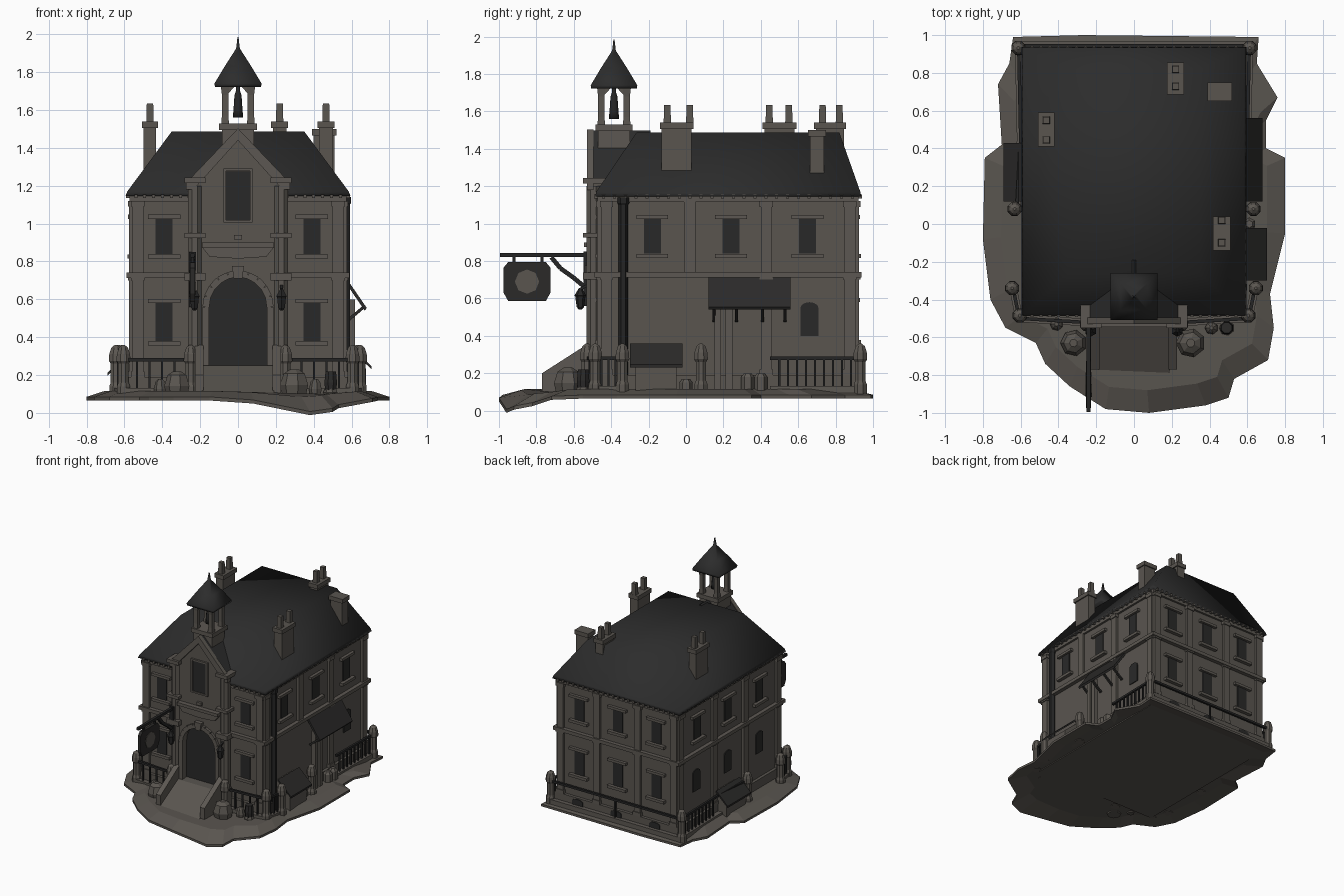
import bpy, bmesh, math
from mathutils import Vector

if "Cube" in bpy.data.objects:
    bpy.data.objects.remove(bpy.data.objects["Cube"])

COLOURS = {"stone": (.100, .090, .078), "trim stone": (.108, .097, .084), "earth": (.100, .090, .078),
           "slate": (.025, .025, .025), "dark glass": (.022, .022, .0215), "dark timber": (.024, .023, .022),
           "iron": (.018, .018, .018)}
MATS = {}
for n, c in COLOURS.items():
    MATS[n] = bpy.data.materials.new(n)
    MATS[n].diffuse_color = (*c, 1)
parts = {}
SMOOTH = {"main_roof", "cupola_roof", "bell"}

def part(name, mat):
    parts[name] = (bmesh.new(), mat)
    return parts[name][0]

def loft(bm, rings):
    """Join rings of points by quads and close both ends."""
    vs = [[bm.verts.new(p) for p in r] for r in rings]
    n = len(vs[0])
    for a, b in zip(vs, vs[1:]):
        for i in range(n):
            bm.faces.new((a[i], a[(i + 1) % n], b[(i + 1) % n], b[i]))
    bm.faces.new(vs[0][::-1])
    bm.faces.new(vs[-1])

def box(bm, x0, x1, y0, y1, z0, z1):
    loft(bm, [[(x0, y0, z), (x1, y0, z), (x1, y1, z), (x0, y1, z)] for z in (z0, z1)])

def turned(bm, x, y, prof, n=8, rot=None):
    rot = math.pi / n if rot is None else rot
    loft(bm, [[(x + r * math.cos(rot + i * math.tau / n), y + r * math.sin(rot + i * math.tau / n), z)
               for i in range(n)] for r, z in prof])

def bar(bm, p, q, w):
    p, q = Vector(p), Vector(q)
    d = (q - p).normalized()
    u = d.cross(Vector((0, 0, 1)) if abs(d.z) < .9 else Vector((1, 0, 0))).normalized() * w
    v = d.cross(u).normalized() * w
    loft(bm, [[c + u + v, c + u - v, c - u - v, c - u + v] for c in (p, q)])

def at(side, u, z, d):
    """Point on a wall: u along it, d outwards from it."""
    return {"front": (u, -.455 - d, z), "back": (u, .905 + d, z),
            "right": (.555 + d, u, z), "left": (-.555 - d, u, z)}[side]

def wpoly(bm, side, pts, d0, d1):
    loft(bm, [[at(side, u, z, d) for u, z in pts] for d in (d0, d1)])

def wbox(bm, side, u0, u1, z0, z1, d0, d1):
    wpoly(bm, side, [(u0, z0), (u1, z0), (u1, z1), (u0, z1)], d0, d1)

def arch(w, z0, zs, rise, n=8, u=0):
    return [(u - w, z0)] + [(u - w * math.cos(math.pi * i / n), zs + rise * math.sin(math.pi * i / n))
                            for i in range(n + 1)] + [(u + w, z0)]

# ground: ragged thin slab, dipping at the front right
rim = [(-.64, .99), (-.27, 1), (.66, .99), (.65, .85), (.76, .67), (.7, .55), (.7, .4), (.8, .35), (.8, -.05),
       (.72, -.37), (.74, -.55), (.71, -.72), (.53, -.82), (.5, -.92), (.38, -.96), (.08, -1), (-.15, -.98),
       (-.34, -.86), (-.47, -.74), (-.52, -.63), (-.68, -.55), (-.76, -.4), (-.8, -.08), (-.79, .35),
       (-.7, .42), (-.72, .74), (-.66, .85)][::-1]
def drop(x, y):
    return max(0, -y - .5) * 2 * .085 * math.exp(-((x - .4) / .25) ** 2)
def ring(s, z, k=1):
    return [(x * s, y * s, z - k * drop(x, y)) for x, y in rim]
loft(part("ground", "earth"), [ring(.85, .09, .35), ring(1, .066), ring(1, .085), ring(.88, .116, .4)])

# main walls and plinth
bm = part("walls", "stone")
box(bm, -.555, .555, -.455, .905, .1, 1.14)
bm = part("plinth", "stone")
box(bm, -.58, .58, -.48, .93, .08, .19)

# belt course, cornice, pilasters
bm = part("bands", "trim stone")
box(bm, -.588, .588, -.488, .938, .713, .742)
box(bm, -.572, .572, -.472, .922, 1.115, 1.15)
for s, us in {"front": (-.53, .53), "back": (-.53, -.19, .19, .53), "right": (-.425, .43, .875),
              "left": (-.425, .02, .43, .875)}.items():
    for u in us:
        wbox(bm, s, u - .03, u + .03, .19, 1.12, 0, .02)
        for z in (.19, .70, 1.09):
            wbox(bm, s, u - .036, u + .036, z, z + .03, 0, .027)
wbox(bm, "right", -.01, .05, .73, 1.12, 0, .02)
bm = part("eave_brackets", "trim stone")
for i in range(24):
    x, y = -.54 + i * .047, -.44 + i * .0578
    for s, u in (("front", x), ("back", x), ("left", y), ("right", y)):
        wbox(bm, s, u - .008, u + .008, 1.135, 1.155, 0, .037)

# windows with lintels and sills
glass, trim = part("windows", "dark glass"), part("lintels_and_sills", "trim stone")
def window(side, u, z0, z1, framed=True):
    if not framed:
        wpoly(glass, side, arch(.048, z0, z1 - .03, .03, 6, u), 0, .007)
        return
    wbox(glass, side, u - .045, u + .045, z0 - .01, z1, 0, .007)
    wbox(trim, side, u - .085, u + .085, z1, z1 + .022, 0, .025)
    wbox(trim, side, u - .085, u + .085, z0 - .035, z0 - .012, 0, .03)
for s, us in {"front": (-.39, .39), "back": (-.36, 0, .36)}.items():
    for u in us:
        window(s, u, .85, 1.025)
        window(s, u, .39, .58)
for s in ("left", "right"):
    for u in (-.18, .24, .65):
        window(s, u, .85, 1.025)
    window(s, .66, .4, .58, False)
window("left", .24, .4, .58, False)
window("left", -.18, .4, .58, False)
for u in (-.36, 0, .36):
    wpoly(glass, "back", arch(.05, .12, .16, .022, 6, u), .025, .032)

# main roof: steep hips with a flat top
loft(part("main_roof", "slate"),
     [[(-a, y0, z), (a, y0, z), (a, y1, z), (-a, y1, z)] for a, y0, y1, z in
      ((.595, -.485, .937, 1.145), (.585, -.48, .932, 1.17), (.35, -.265, .82, 1.487))])

# entrance bay with arched opening and gable
bm = part("entrance_bay", "stone")
outline = [(-.225, .12)] + arch(.155, .12, .56, .16, 12) + [(.225, .12), (.225, 1.22), (0, 1.44), (-.225, 1.22)]
wpoly(bm, "front", outline, -.01, .05)
wpoly(part("entrance_door", "dark glass"), "front", arch(.16, .12, .56, .165, 12), 0, .008)
bm = part("door_surround", "trim stone")
for (a, b), (c, d) in zip(arch(.17, .2, .56, .175, 10), arch(.17, .2, .56, .175, 10)[1:]):
    bar(bm, (a, -.508, b), (c, -.508, d), .018)
wpoly(bm, "front", [(-.022, .71), (.022, .71), (.032, .775), (-.032, .775)], .04, .085)

# gable roof and stone coping
loft(part("gable_roof", "slate"), [[(-.255, y, 1.22), (.255, y, 1.22), (0, y, 1.498)] for y in (-.505, -.19)])
bm = part("gable_coping", "trim stone")
for k in (-1, 1):
    wpoly(bm, "front", [(k * .275, 1.215), (k * .275, 1.18), (k * .235, 1.18), (0, 1.44), (0, 1.503)], .04, .075)
    # columns beside the entrance
    turned(bm, k * .228, -.495, [(.052, .12), (.052, .27), (.039, .29), (.039, 1.2)], 8)
    for z, h in ((.70, .04), (.925, .025), (1.215, .03)):
        box(bm, k * .228 - .055, k * .228 + .055, -.55, -.42, z, z + h)
# rounded ledge above the door
bm = part("entrance_ledge", "trim stone")
wbox(bm, "front", -.19, .19, .875, .9, .04, .09)
wpoly(bm, "front", [(-.19, .875), (.19, .875), (.15, .825), (0, .815), (-.15, .825)], .04, .075)
wbox(bm, "front", -.02, .02, .915, .94, .04, .07)
wbox(glass, "front", -.065, .065, 1.02, 1.275, .05, .058)
for k in (-1, 1):
    wbox(trim, "front", k * .07 - .007, k * .07 + .007, 1.01, 1.285, .05, .066)
    wbox(trim, "front", -.077, .077, 1.142 + k * .135, 1.155 + k * .135, .05, .066)

# entrance ramp and its sloping side walls
def side_prism(bm, pts, x0, x1):
    loft(bm, [[(x, y, z) for y, z in pts] for x in (x0, x1)])
side_prism(part("entrance_ramp", "earth"), [(-.46, .1), (-.8, .1), (-.54, .25), (-.46, .25)], -.19, .19)
bm = part("ramp_walls", "trim stone")
for k in (-1, 1):
    side_prism(bm, [(-.48, .09), (-.77, .09), (-.77, .2), (-.52, .36), (-.48, .36)], k * .205 - .022, k * .205 + .022)

# cupola
cy = -.385
bm = part("cupola_base", "trim stone")
box(bm, -.085, .085, cy - .085, cy + .085, 1.36, 1.5)
box(bm, -.1, .1, cy - .1, cy + .1, 1.495, 1.53)
bm = part("cupola_posts", "stone")
for i in (-1, 1):
    for j in (-1, 1):
        x, y = i * .068, cy + j * .068
        turned(bm, x, y, [(.03, 1.52), (.024, 1.57), (.024, 1.68), (.034, 1.74)], 4)
        bar(bm, (x, y, 1.69), (x * .4, y, 1.735), .014)
        bar(bm, (x, y, 1.69), (x, cy + j * .027, 1.735), .014)
turned(part("cupola_roof", "slate"), 0, cy, [(.172, 1.722), (.176, 1.74), (.1, 1.83), (.014, 1.925), (.004, 1.985)], 4)
turned(part("bell", "iron"), 0, cy, [(.03, 1.56), (.026, 1.6), (.02, 1.68), (.012, 1.7), (.012, 1.74)], 8)

# chimneys
bm = part("chimneys", "stone")
for x, y, hx, hy, z0, top, pots in ((-.465, .5, .033, .08, 1.18, 1.54, (.55, .445)), (.22, .77, .035, .075, 1.35, 1.54, (.82, .73)),
                                    (.465, -.05, .036, .08, 1.18, 1.54, (.02, -.1)), (.455, .7, .055, .038, 1.2, 1.5, ())):
    box(bm, x - hx, x + hx, y - hy, y + hy, z0, top - .01)
    box(bm, x - hx - .01, x + hx + .01, y - hy - .01, y + hy + .01, top - .035, top)
    for py in pots:
        turned(bm, x, py, [(.028, top - .01), (.024, 1.635)], 4)

# boundary posts, rails and balusters
posts, rails = part("boundary_posts", "trim stone"), part("fence_rails", "iron")
def post(x, y):
    turned(posts, x, y, [(.038, .085), (.038, .14), (.03, .16), (.03, .26), (.04, .275), (.038, .31), (.026, .345), (.008, .358)])
def fence(p, q, n):
    p, q = Vector(p), Vector(q)
    bar(rails, (*p, .28), (*q, .28), .009)
    bar(posts, (*p, .112), (*q, .112), .02)
    for i in range(1, n):
        c = p.lerp(q, i / n)
        bar(rails, (*c, .12), (*c, .28), .006)
for k in (-1, 1):
    for x, y in ((.612, .932), (.632, .08), (.645, -.34), (.605, -.485), (.25, -.53)):
        post(k * x, y)
    fence((k * .61, .93), (k * .6, .45), 10)
    fence((k * .61, -.49), (k * .64, -.34), 4)
    fence((k * .6, -.5), (k * .27, -.52), 5)
fence((-.6, .45), (-.62, .08), 6)
fence((-.61, .945), (.61, .945), 2)
for y, h in ((.33, .2), (.4, .2), (.0, .17)):
    turned(posts, .61, y, [(.035, .09), (.035, h - .02), (.02, h)], 6)

# shop awning, struts and posts on the right
bm = part("side_awning", "dark timber")
loft(bm, [[(.56, y, .70), (.57, y, .715), (.68, y, .555), (.67, y, .54)] for y in (.12, .56)])
for y in (.15, .27, .41, .53):
    bar(bm, (.665, y, .56), (.57, y, .48), .008)
for y in (.17, .23):
    bar(posts, (.6, y, .1), (.6, y, .6), .018)

# cellar hatches on both sides
for name, k, y0, y1, z0, z1, xo in (("right_hatch", 1, -.3, -.02, .235, .345, .705), ("left_hatch", -1, .12, .43, .2, .3, .69)):
    loft(part(name + "_box", "stone"), [[(k * .55, y, .09), (k * (xo - .03), y, .09), (k * (xo - .03), y, z0), (k * .55, y, z1)]
                                        for y in (y0 + .03, y1 - .03)])
    loft(part(name + "_lid", "dark timber"), [[(k * .58, y, z1), (k * .585, y, z1 + .015), (k * xo, y, z0 + .012), (k * xo, y, z0 - .003)]
                                              for y in (y0, y1)])

# drainpipe on the right
turned(part("drainpipe", "iron"), .57, -.335, [(.025, .12), (.025, 1.1), (.032, 1.11), (.032, 1.14)], 6)

# hanging sign with bracket
sx = -.24
bm = part("sign_bracket", "iron")
bar(bm, (sx, -.995, .832), (sx, -.5, .832), .011)
curve = [(-.72, .82), (-.67, .76), (-.6, .71), (-.54, .66), (-.53, .62)]
for (a, b), (c, d) in zip(curve, curve[1:]):
    bar(bm, (sx, a, b), (sx, c, d), .012)
for y in (-.92, -.77):
    bar(bm, (sx, y, .77), (sx, y, .83), .008)
bar(bm, (sx, -.53, .56), (sx, -.53, .85), .018)
side_prism(part("sign_board", "dark timber"), [(-.95, .585), (-.975, .63), (-.975, .765), (-.95, .795), (-.75, .795), (-.725, .765),
                                               (-.725, .63), (-.75, .585)], sx - .013, sx + .013)
side_prism(part("sign_panel", "stone"), [(-.85 + .065 * math.cos(i * math.tau / 8), .69 + .065 * math.sin(i * math.tau / 8))
                                         for i in range(8)], sx - .017, sx + .017)

# lanterns beside the door
bm = part("lanterns", "iron")
for k in (-1, 1):
    turned(bm, k * .23, -.565, [(.008, .54), (.02, .555), (.027, .61), (.032, .615), (.008, .655)], 6)
    bar(bm, (k * .23, -.565, .65), (k * .23, -.51, .68), .007)

# boulders and barrel in front
bm = part("boulders", "stone")
for x, y, r, h in ((-.32, -.63, .07, .14), (.3, -.63, .078, .15), (-.41, -.53, .035, .1), (.41, -.55, .035, .1), (.49, -.55, .04, .06)):
    turned(bm, x, y, [(r * .8, .08), (r, .08 + h * .45), (r * .75, .08 + h * .85), (r * .3, .08 + h)], 7)
turned(part("barrel", "dark timber"), .49, -.55, [(.03, .1), (.036, .16), (.03, .22)], 8)

# turn every part into an object
for name, (bm, mat) in parts.items():
    bmesh.ops.recalc_face_normals(bm, faces=bm.faces)
    for f in bm.faces:
        f.smooth = name in SMOOTH
    me = bpy.data.meshes.new(name)
    bm.to_mesh(me)
    bm.free()
    me.materials.append(MATS[mat])
    bpy.context.collection.objects.link(bpy.data.objects.new(name, me))

for m in bpy.data.materials:
    if m.users and not m.is_grease_pencil:
        m.use_nodes = True
        m.node_tree.nodes["Principled BSDF"].inputs["Base Color"].default_value = m.diffuse_color
